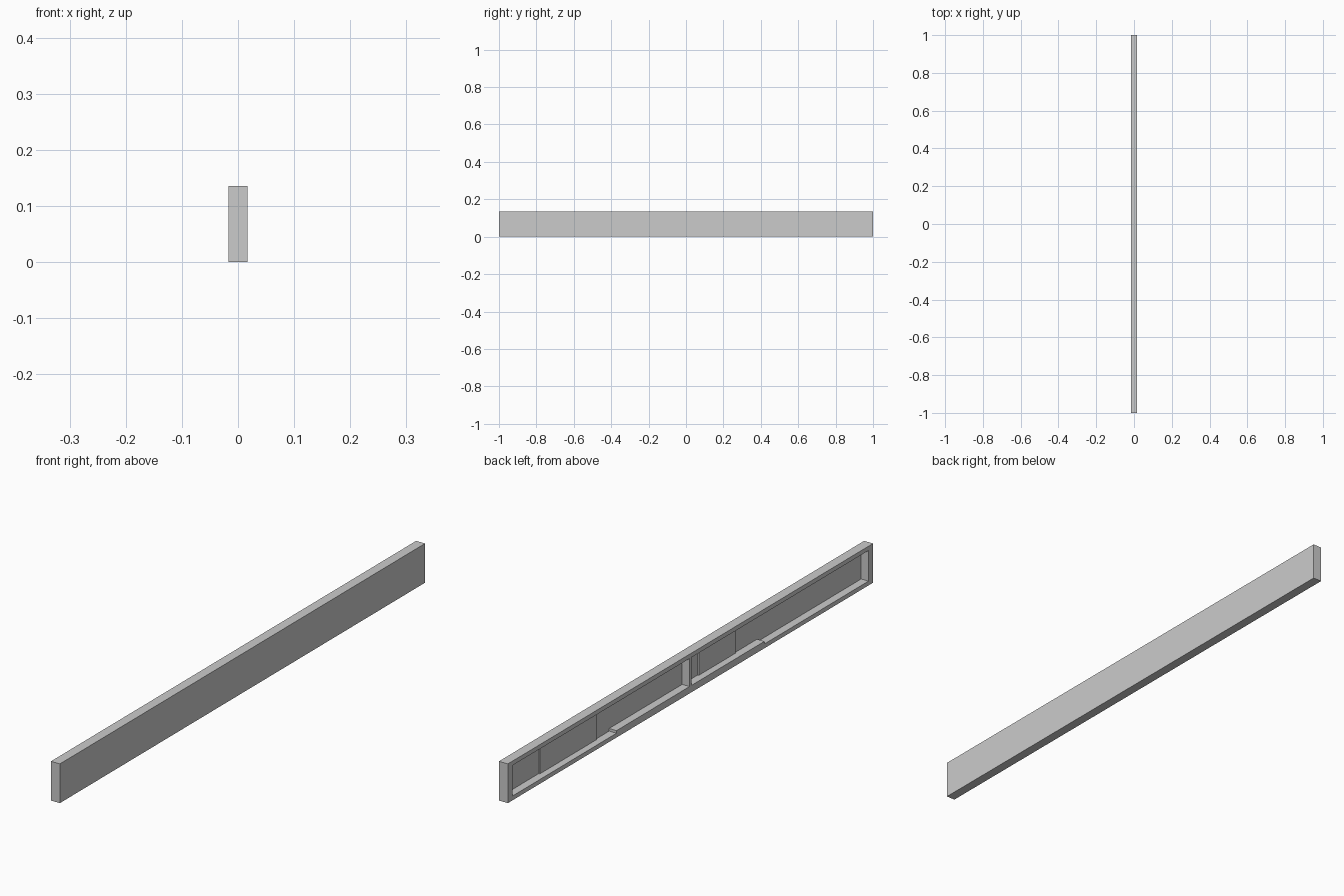
import bpy
import bmesh

cube = bpy.data.objects.get("Cube")
if cube:
    bpy.data.objects.remove(cube, do_unlink=True)

HALF_T, HEIGHT = 0.017, 0.136      # half thickness, height
RIM, END, RIB = 0.015, 0.025, 0.005  # rim height, end wall, half rib
SILL_Z, SILL_Y = 0.024, 0.405      # raised middle part of the lower rim
FLOOR_X = 0.011                    # inner face of the thin skin

grey = bpy.data.materials.new("plain grey")
grey.use_nodes = True
grey.diffuse_color = (0.6, 0.6, 0.6, 1)
grey.node_tree.nodes["Principled BSDF"].inputs["Base Color"].default_value = (0.6, 0.6, 0.6, 1)


def prism(name, profile, x0, x1):
    """Extrude a (y, z) profile from x0 to x1."""
    bm = bmesh.new()
    face = bm.faces.new([bm.verts.new((x0, y, z)) for y, z in profile])
    result = bmesh.ops.extrude_face_region(bm, geom=[face])
    moved = [v for v in result["geom"] if isinstance(v, bmesh.types.BMVert)]
    bmesh.ops.translate(bm, verts=moved, vec=(x1 - x0, 0, 0))
    bmesh.ops.recalc_face_normals(bm, faces=bm.faces)
    mesh = bpy.data.meshes.new(name)
    bm.to_mesh(mesh)
    bm.free()
    mesh.materials.append(grey)
    obj = bpy.data.objects.new(name, mesh)
    bpy.context.collection.objects.link(obj)
    return obj


def rect(y0, y1, z0, z1):
    return [(y0, z0), (y1, z0), (y1, z1), (y0, z1)]


# Long panel body
panel = prism("hollow_panel", rect(-1, 1, 0, HEIGHT), -HALF_T, HALF_T)

# Two stepped pockets open on the -x side, leaving a rib between them
top = HEIGHT - RIM
pocket = [(RIB, SILL_Z), (SILL_Y, SILL_Z), (SILL_Y, RIM),
          (1 - END, RIM), (1 - END, top), (RIB, top)]
for side in (1, -1):
    cutter = prism("pocket_cutter", [(side * y, z) for y, z in pocket],
                   -HALF_T - 0.02, FLOOR_X)
    cutter.hide_render = True
    cut = panel.modifiers.new("pocket", "BOOLEAN")
    cut.operation = "DIFFERENCE"
    cut.solver = "EXACT"
    cut.object = cutter
    bpy.context.view_layer.objects.active = panel
    bpy.ops.object.modifier_apply(modifier=cut.name)
    bpy.data.objects.remove(cutter, do_unlink=True)

# Shallow raised pads on the pocket floors
for name, y0, y1, z0 in (("back_pad", 0.48, 0.79, RIM),
                         ("front_pad", -0.28, -0.08, SILL_Z)):
    prism(name, rect(y0, y1, z0, top), FLOOR_X - 0.004, FLOOR_X)
